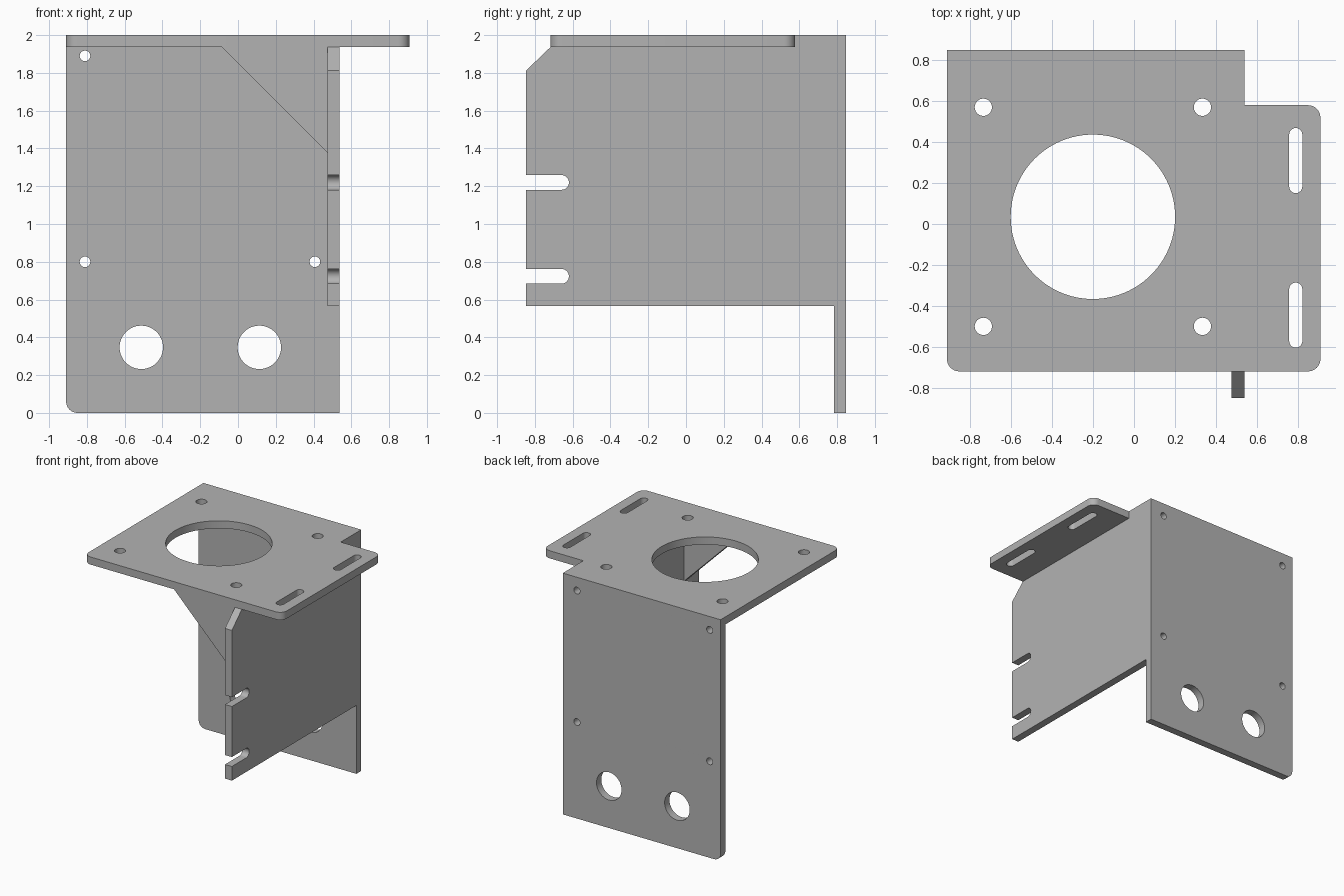
import bpy
import bmesh
from math import pi, cos, sin
from mathutils import Matrix, Vector

cube = bpy.data.objects.get("Cube")
if cube:
    bpy.data.objects.remove(cube, do_unlink=True)

GREY = (0.45, 0.45, 0.45, 1)
metal = bpy.data.materials.new("grey metal")
metal.use_nodes = True
metal.diffuse_color = GREY
metal.node_tree.nodes["Principled BSDF"].inputs["Base Color"].default_value = GREY

T = 0.063          # sheet thickness
LEFT, RIGHT = -0.91, 0.537
FRONT, BACK = -0.717, 0.847
SIDE_FRONT = -0.847
UNDER = 2 - T


def arc(cx, cy, r, start, end, steps):
    angles = [start + (end - start) * i / steps for i in range(steps + 1)]
    return [(cx + r * cos(a), cy + r * sin(a)) for a in angles]


def circle(cx, cy, r, steps=48):
    return arc(cx, cy, r, 0, 2 * pi, steps)[:-1]


def slot(cx, low, high, r):
    return arc(cx, high - r, r, 0, pi, 12) + arc(cx, low + r, r, pi, 2 * pi, 12)


def sheet(name, loops, axes, origin, thickness=T):
    """Fill an outline with holes, thicken it and stand it on the given axes."""
    curve = bpy.data.curves.new(name, "CURVE")
    curve.dimensions = "2D"
    curve.fill_mode = "BOTH"
    curve.extrude = thickness / 2
    for loop in loops:
        spline = curve.splines.new("POLY")
        spline.points.add(len(loop) - 1)
        for point, (u, v) in zip(spline.points, loop):
            point.co = (u, v, 0, 1)
        spline.use_cyclic_u = True
    temp = bpy.data.objects.new(name + " outline", curve)
    bpy.context.collection.objects.link(temp)
    bpy.context.view_layer.update()
    graph = bpy.context.evaluated_depsgraph_get()
    mesh = bpy.data.meshes.new_from_object(temp.evaluated_get(graph))
    bpy.data.objects.remove(temp, do_unlink=True)

    # Weld the walls to the caps and place the sheet
    bm = bmesh.new()
    bm.from_mesh(mesh)
    bmesh.ops.remove_doubles(bm, verts=bm.verts, dist=0.0002)
    bmesh.ops.recalc_face_normals(bm, faces=bm.faces)
    turn = Matrix([Vector(a) for a in axes]).transposed().to_4x4()
    bm.transform(Matrix.Translation(origin) @ turn)
    bm.to_mesh(mesh)
    bm.free()

    mesh.materials.clear()
    mesh.materials.append(metal)
    obj = bpy.data.objects.new(name, mesh)
    bpy.context.collection.objects.link(obj)
    bpy.ops.object.select_all(action="DESELECT")
    obj.select_set(True)
    bpy.context.view_layer.objects.active = obj
    bpy.ops.object.shade_smooth_by_angle(angle=pi / 6)
    return obj


X, Y, Z = (1, 0, 0), (0, 1, 0), (0, 0, 1)
FLAT, UPRIGHT, SIDEWAYS = (X, Y, Z), (X, Z, (0, -1, 0)), (Y, Z, X)
R = 0.06           # outer corner radius

# Top plate with a notch, motor opening, bolt holes and two long slots
WING, NOTCH = 0.907, 0.578
outline = (arc(LEFT + R, FRONT + R, R, pi, 1.5 * pi, 8)
           + arc(WING - R, FRONT + R, R, 1.5 * pi, 2 * pi, 8)
           + arc(WING - R, NOTCH - R, R, 0, pi / 2, 8)
           + [(RIGHT, NOTCH), (RIGHT, BACK), (LEFT, BACK)])
holes = [circle(-0.2, 0.035, 0.4, 96)]
holes += [circle(x, y, 0.042) for x in (-0.733, 0.333) for y in (-0.498, 0.568)]
holes += [slot(0.787, low, low + 0.317, 0.032) for low in (-0.602, 0.15)]
sheet("top_plate", [outline] + holes, FLAT, (0, 0, 2 - T / 2))

# Back plate with four small holes and two cable holes
outline = (arc(LEFT + R, R, R, pi, 1.5 * pi, 8)
           + [(RIGHT, 0), (RIGHT, UNDER), (LEFT, UNDER)])
holes = [circle(x, z, 0.028) for x in (-0.81, 0.407) for z in (0.8, 1.89)]
holes += [circle(x, 0.347, 0.115) for x in (-0.512, 0.113)]
sheet("back_plate", [outline] + holes, UPRIGHT, (0, BACK - T / 2, 0))

# Side plate with a clipped corner and two open slots
outline = [(SIDE_FRONT, 0.567), (BACK - T, 0.567), (BACK - T, UNDER),
           (FRONT, UNDER), (SIDE_FRONT, UNDER - 0.125)]
r = 0.039
for z in (1.22, 0.723):
    outline += [(SIDE_FRONT, z + r)]
    outline += arc(-0.62 - r, z, r, pi / 2, -pi / 2, 16)
    outline += [(SIDE_FRONT, z - r)]
sheet("side_plate", [outline], SIDEWAYS, (RIGHT - T / 2, 0, 0))

# Triangular brace in the front corner
inner = RIGHT - T
outline = [(-0.085, UNDER), (inner, UNDER - inner - 0.085), (inner, UNDER)]
sheet("corner_gusset", [outline], UPRIGHT, (0, FRONT + T / 2, 0))
